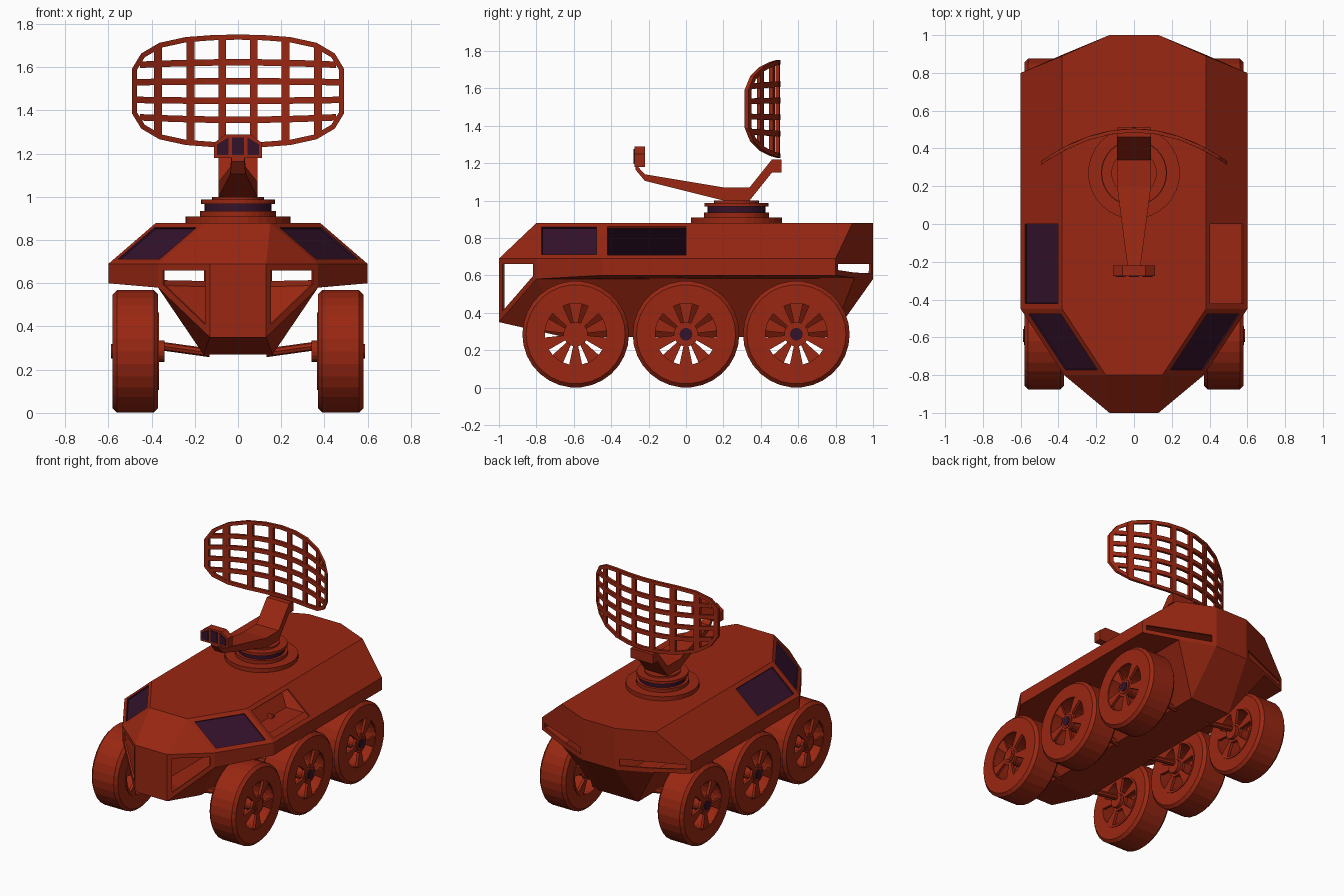
import bpy, bmesh, math
from mathutils import Vector

if "Cube" in bpy.data.objects:
    bpy.data.objects.remove(bpy.data.objects["Cube"])


def material(name, rgb):
    m = bpy.data.materials.new(name)
    m.diffuse_color = (*rgb, 1)
    m.use_nodes = True
    m.node_tree.nodes["Principled BSDF"].inputs["Base Color"].default_value = m.diffuse_color
    return m


RED = material("rust red", (0.32, 0.02, 0.006))
GLASS = material("dark violet glass", (0.034, 0.006, 0.024))


def finish(bm, name, mats=(RED,), solid=0, normals=True):
    if normals:
        bmesh.ops.recalc_face_normals(bm, faces=bm.faces[:])
    me = bpy.data.meshes.new(name)
    bm.to_mesh(me)
    bm.free()
    for m in mats:
        me.materials.append(m)
    ob = bpy.data.objects.new(name, me)
    bpy.context.collection.objects.link(ob)
    if solid:
        mod = ob.modifiers.new("wall", 'SOLIDIFY')
        mod.thickness, mod.offset = solid, -1
    return ob


def loft(name, rings, closed=False, mat=RED):
    """Skin a list of equal-length point rings."""
    bm = bmesh.new()
    vs = [[bm.verts.new(p) for p in r] for r in rings]
    n, k = len(vs), len(vs[0])
    for i in range(n if closed else n - 1):
        a, b = vs[i], vs[(i + 1) % n]
        for j in range(k):
            bm.faces.new((a[j], a[(j + 1) % k], b[(j + 1) % k], b[j]))
    if not closed:
        bm.faces.new(vs[0])
        bm.faces.new(vs[-1])
    return finish(bm, name, (mat,))


def cylinder(name, a, b, r, seg=24, mat=RED):
    a, b = Vector(a), Vector(b)
    q = (b - a).to_track_quat('Z', 'Y')
    circle = [q @ Vector((r * math.cos(t), r * math.sin(t), 0))
              for t in (2 * math.pi * i / seg for i in range(seg))]
    return loft(name, [[a + p for p in circle], [b + p for p in circle]], mat=mat)


# Hull: hollow faceted shell, right-half corner points
P = dict(
    t0=(.15, -.8, .88), t1=(.38, -.45, .88), t2=(.38, .03, .88), t3=(.38, .89, .88), t4=(.13, 1, .88),
    b0=(.13, -1, .69), b1=(.37, -.8, .69), b2=(.6, -.45, .69), b3=(.6, .03, .69), b4=(.6, .8, .69),
    b5=(.13, 1, .69), l0=(.13, -1, .35), l1=(.37, -.8, .58), l2=(.6, -.45, .6), l3=(.6, .8, .6),
    l4=(.37, .9, .585), l5=(.13, 1, .58), k0=(.16, -.65, .27), k1=(.16, .78, .27))
SIDES = [  # corner names, kind on right, kind on left
    ("t1 t0 b1 b2", "glass", "glass"), ("t1 t2 b3 b2", "hole", "glass"),
    ("t2 t3 b4 b3", "", ""), ("t0 b0 b1", "", ""), ("t3 t4 b5 b4", "", ""),
    ("b0 b1 l1 l0", "hole", "hole"), ("b1 b2 l2 l1", "", ""),
    ("b2 b3 b4 l3 l2", "", ""), ("b4 b5 l5 l4 l3", "hole", "hole"),
    ("l1 l2 l3 l4", "", ""), ("l1 l4 k1 k0", "", ""),
    ("l0 l1 k0", "", ""), ("l5 l4 k1", "", "")]
MIDDLES = ["t0 t1 t2 t3 t4", "t0 b0", "b0 l0", "l0 k0", "k0 k1", "k1 l5", "l5 b5", "b5 t4"]
bm = bmesh.new()
V = {(k, s): bm.verts.new((s * p[0], p[1], p[2])) for k, p in P.items() for s in (1, -1)}
tagged = []
for names, right, left in SIDES:
    for s, kind in ((1, right), (-1, left)):
        f = bm.faces.new([V[n, s] for n in names.split()])
        if kind:
            tagged.append((f, kind))
for names in MIDDLES:
    n = names.split()
    bm.faces.new([V[k, 1] for k in n] + [V[k, -1] for k in reversed(n)])
bmesh.ops.recalc_face_normals(bm, faces=bm.faces[:])
for f, kind in tagged:
    bmesh.ops.inset_individual(bm, faces=[f], thickness=.03, use_even_offset=True)
    if kind == "glass":
        f.material_index = 1
        bmesh.ops.inset_individual(bm, faces=[f], thickness=.001, depth=-.01)
bmesh.ops.delete(bm, geom=[f for f, k in tagged if k == "hole"], context='FACES_ONLY')
finish(bm, "hull", (RED, GLASS), solid=.012, normals=False)


# Wheels: lathed tyre, two spoked discs with five openings, hubs and axle
SEG, WR = 30, .285


def polar(x, y, r, i, turn=0):
    a = 2 * math.pi * i / SEG + turn
    return (x, y + r * math.cos(a), WR + r * math.sin(a))


def spoke_disc(name, x, y, turn):
    bm = bmesh.new()
    radii = (.03, .065, .165, .18)
    g = [[bm.verts.new(polar(x, y, r, i, turn)) for i in range(SEG)] for r in radii]
    for k in range(3):
        for i in range(SEG):
            if k == 1 and i % 6 < 4:
                continue
            j = (i + 1) % SEG
            bm.faces.new((g[k][i], g[k][j], g[k + 1][j], g[k + 1][i]))
    finish(bm, name, solid=.02)


TYRE = [(.168, .37), (.265, .37), (.285, .39), (.285, .56), (.265, .58), (.168, .58)]
for s, side in ((1, "right"), (-1, "left")):
    for y, pos in ((-.59, "front"), (0, "middle"), (.59, "rear")):
        tag = f"{pos}_{side}"
        loft("tyre_" + tag, [[polar(s * x, y, r, i) for r, x in TYRE] for i in range(SEG)], closed=True)
        up = math.pi / 2 - 2 * 2 * math.pi / SEG   # one opening points straight up
        spoke_disc("outer_spokes_" + tag, s * .575, y, up)
        spoke_disc("inner_spokes_" + tag, s * .385, y, up + math.pi / 5)
        cylinder("hub_" + tag, (s * .34, y, WR), (s * .582, y, WR), .05, 16)
        cylinder("hub_cap_" + tag, (s * .57, y, WR), (s * .587, y, WR), .034, 16,
                 RED if pos == "front" else GLASS)
        cylinder("axle_" + tag, (s * .13, y, .278), (s * .36, y, .31), .02, 8)

# Turntable under the antenna
for name, r, z0, z1, m in (("turret_base", .243, .88, .91, RED), ("turret_step", .175, .91, .935, RED),
                           ("turret_bearing", .155, .935, .968, GLASS), ("turret_cap", .172, .968, .988, RED),
                           ("turret_top", .12, .988, 1.0, RED)):
    cylinder(name, (0, .27, z0), (0, .27, z1), r, 32, m)

# Antenna arm: sections of y, top z, bottom z, half width
ARM = [(-.27, 1.195, 1.165, .03), (-.22, 1.14, 1.105, .035), (.2, 1.07, 1.0, .09),
       (.34, 1.07, 1.0, .09), (.46, 1.22, 1.15, .09), (.51, 1.22, 1.15, .09)]
loft("antenna_arm", [[(-w, y, b), (w, y, b), (w, y, t), (-w, y, t)] for y, t, b, w in ARM])

# Feed head with three dark windows
HEAD = [(-.11, 1.18), (.11, 1.18), (.11, 1.25), (.06, 1.288), (-.06, 1.288), (-.11, 1.25)]
loft("feed_head", [[(x, y, z) for x, z in HEAD] for y in (-.275, -.22)])
PANES = [[(-.027, 1.195), (.027, 1.195), (.027, 1.275), (-.027, 1.275)]]
for s in (1, -1):
    PANES.append([(s * .045, 1.195), (s * .097, 1.195), (s * .097, 1.243), (s * .045, 1.275)])
for pane in PANES:
    loft("feed_window", [[(x, y, z) for x, z in pane] for y in (-.28, -.274)], mat=GLASS)

# Dish: lattice of flat bars bent around the vertical axis
ZC = 1.49
QUARTER = [(0, .25), (.12, .247), (.24, .238), (.36, .212), (.44, .165), (.48, .1)]


def bend(x, z, d):
    return (x, .505 - .17 * (x / .49) ** 2 - d, z)


def bar(name, pts, w, closed=False):
    rings, n = [], len(pts)
    for i, p in enumerate(pts):
        a = pts[i - 1] if closed or i else p
        b = pts[(i + 1) % n] if closed or i < n - 1 else p
        t = (Vector(b) - Vector(a)).normalized() * w / 2
        (x, z), nx, nz = p, -t.y, t.x
        rings.append([bend(x + u * nx, z + u * nz, d) for u, d in ((1, 0), (1, .02), (-1, .02), (-1, 0))])
    loft(name, rings, closed)


top = [(-x, z) for x, z in QUARTER[:0:-1]] + QUARTER
rim = [(x, ZC + z) for x, z in top] + [(x, ZC - z) for x, z in reversed(top)]
bar("dish_rim", rim, .024, closed=True)


def rim_height(x):
    for (x0, z0), (x1, z1) in zip(QUARTER, QUARTER[1:]):
        if x0 <= abs(x) <= x1:
            return z0 + (z1 - z0) * (abs(x) - x0) / (x1 - x0)


for x in (-.37, -.22, -.073, .073, .22, .37):
    h = rim_height(x)
    bar("dish_upright", [(x, ZC - h), (x, ZC + h)], .036)
for h, reach in ((.133, .455), (.045, .48), (-.045, .48), (-.133, .455)):
    xs = [reach * i / 6 for i in range(-6, 7)]
    bar("dish_crossbar", [(x, ZC + h * (1 - .1 * (x / .49) ** 2)) for x in xs], .03)
